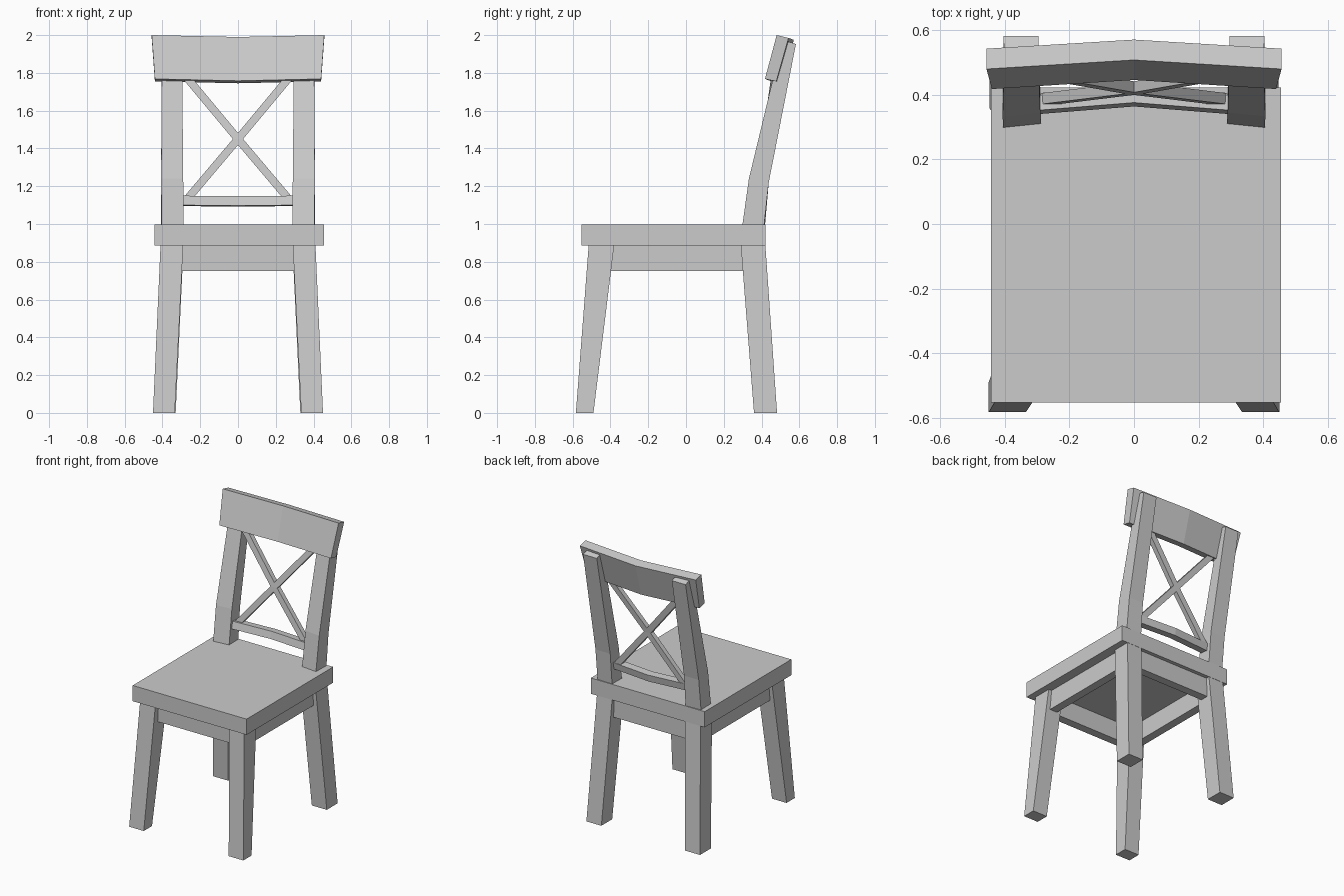
import bpy, bmesh

if "Cube" in bpy.data.objects:
    bpy.data.objects.remove(bpy.data.objects["Cube"])


def loft(name, sections, mirror=False):
    """Skin a run of four-cornered sections and cap both ends."""
    bm = bmesh.new()
    rings = [[bm.verts.new(p) for p in s] for s in sections]
    for a, b in zip(rings, rings[1:]):
        for i in range(4):
            j = (i + 1) % 4
            bm.faces.new((a[i], a[j], b[j], b[i]))
    bm.faces.new(rings[0][::-1])
    bm.faces.new(rings[-1])
    bmesh.ops.recalc_face_normals(bm, faces=bm.faces)
    me = bpy.data.meshes.new(name)
    bm.to_mesh(me)
    bm.free()
    ob = bpy.data.objects.new(name, me)
    bpy.context.collection.objects.link(ob)
    if mirror:
        ob.modifiers.new("Mirror", 'MIRROR').use_axis[0] = True
    return ob


def flat(x0, x1, y0, y1, z):
    """Horizontal rectangle section."""
    return [(x0, y0, z), (x1, y0, z), (x1, y1, z), (x0, y1, z)]


def box(name, x0, x1, y0, y1, z0, z1, mirror=False):
    return loft(name, [flat(x0, x1, y0, y1, z0), flat(x0, x1, y0, y1, z1)], mirror)


# Seat
box("seat", -0.443, 0.455, -0.553, 0.422, 0.885, 0.997)

# Splayed, tapered legs
loft("front_leg", [flat(0.335, 0.45, -0.583, -0.49, 0),
                   flat(0.29, 0.41, -0.515, -0.38, 0.89)], True)
loft("back_leg", [flat(0.33, 0.448, 0.36, 0.482, 0),
                  flat(0.288, 0.408, 0.29, 0.42, 0.89)], True)

# Apron boards under the seat
box("front_apron", -0.32, 0.32, -0.48, -0.42, 0.75, 0.89)
box("back_apron", -0.32, 0.32, 0.335, 0.395, 0.75, 0.89)
box("side_apron", 0.325, 0.385, -0.41, 0.32, 0.75, 0.89, True)

# Raked back posts, slightly twisted toward the middle
loft("back_post", [
    [(0.288, 0.31, 0.99), (0.405, 0.298, 0.99), (0.408, 0.413, 0.99), (0.29, 0.418, 0.99)],
    [(0.29, 0.345, 1.24), (0.407, 0.333, 1.24), (0.407, 0.438, 1.22), (0.291, 0.438, 1.22)],
    [(0.297, 0.515, 1.975), (0.402, 0.51, 1.975), (0.404, 0.582, 1.953), (0.296, 0.582, 1.953)],
], True)


# Bowed rails: end and middle sections swept across x
def bowed(name, x_bottom, x_top, quad, bow, drop):
    xs = (x_bottom, x_bottom, x_top, x_top)
    secs = [[(s * x, y + (0 if s else bow), z - (0 if s else drop))
             for x, (y, z) in zip(xs, quad)] for s in (-1, 0, 1)]
    return loft(name, secs)


bowed("top_rail", 0.44, 0.457,
      [(0.478, 1.755), (0.418, 1.768), (0.48, 2.0), (0.543, 1.985)], 0.028, 0.01)
bowed("lower_rail", 0.3, 0.3,
      [(0.395, 1.095), (0.34, 1.1), (0.352, 1.15), (0.405, 1.145)], 0.024, 0.003)

# Crossed braces between the rails
path = [(-0.262, 0.388, 1.14), (0, 0.42, 1.45), (0.275, 0.468, 1.78)]
for side, label in ((1, "rising_brace"), (-1, "falling_brace")):
    loft(label, [flat(side * x - 0.027, side * x + 0.027, y - 0.017, y + 0.017, z)
                 for x, y, z in path])
